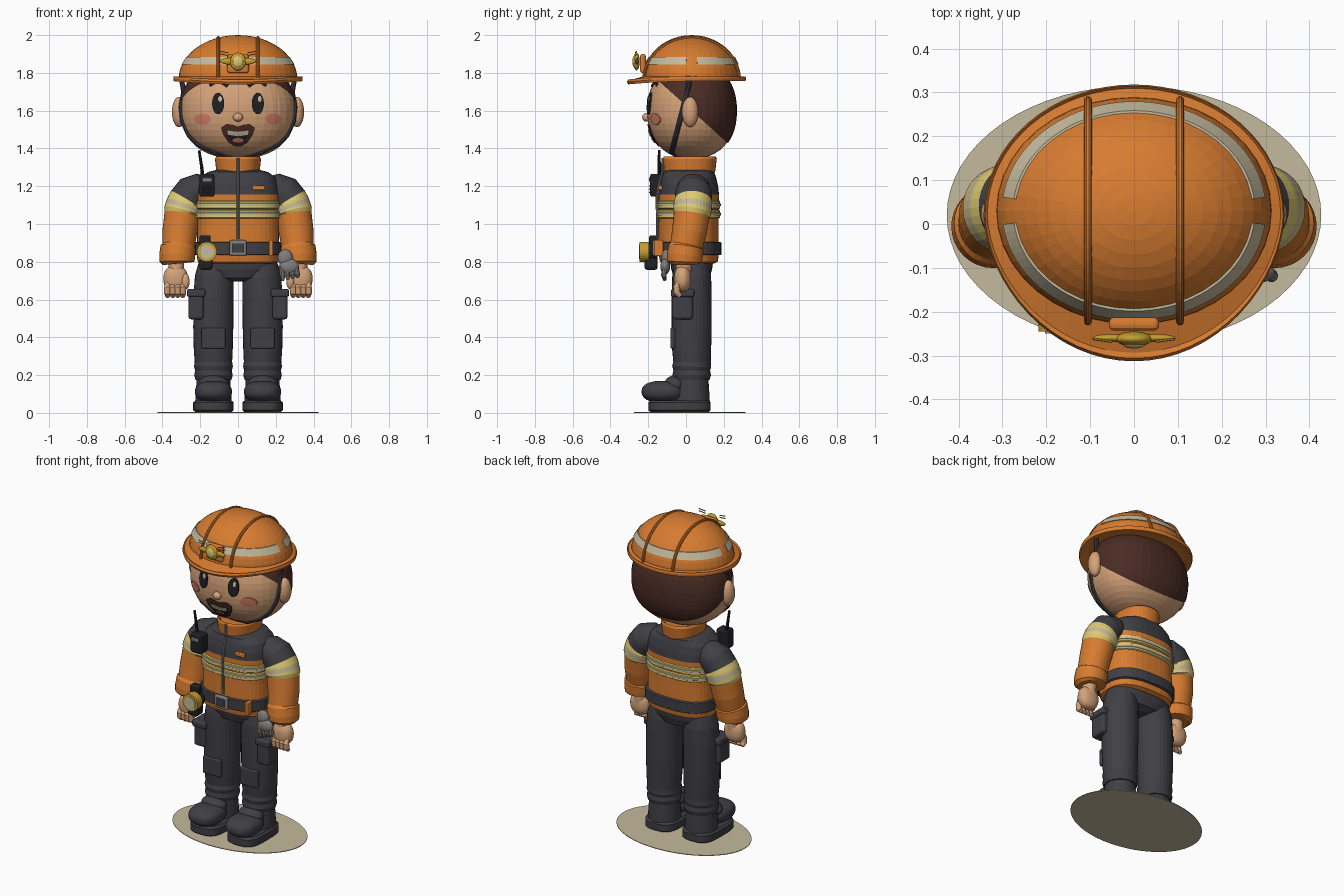
import bpy, bmesh
from math import sin, cos, pi, sqrt, radians
from mathutils import Vector, Matrix

if "Cube" in bpy.data.objects:
    bpy.data.objects.remove(bpy.data.objects["Cube"])

COLORS = {
    "orange": (.68, .2, .03), "skin": (.66, .36, .19), "charcoal": (.05, .05, .06),
    "black": (.015, .015, .018), "brown": (.07, .025, .018), "gold": (.55, .34, .03),
    "pale_yellow": (.74, .6, .17), "sand": (.56, .49, .34), "pink": (.62, .2, .13),
    "grey": (.22, .21, .2)}
MATS = {}
for key, rgb in COLORS.items():
    m = bpy.data.materials.new(key)
    m.use_nodes = True
    m.diffuse_color = (*rgb, 1)
    m.node_tree.nodes["Principled BSDF"].inputs["Base Color"].default_value = (*rgb, 1)
    MATS[key] = m
BUILT = []


def finish(name, bm, *mats):
    bmesh.ops.recalc_face_normals(bm, faces=bm.faces)
    me = bpy.data.meshes.new(name)
    bm.to_mesh(me)
    bm.free()
    ob = bpy.data.objects.new(name, me)
    bpy.context.collection.objects.link(ob)
    for k in mats:
        me.materials.append(MATS[k])
    BUILT.append(ob)
    return ob


def loft(name, rings, *mats, pick=None, loop=False):
    """Skin a list of closed rings; pick(i) gives the material slot of segment i."""
    bm = bmesh.new()
    vs = [[bm.verts.new(p) for p in r] for r in rings]
    n = len(rings[0])
    for i in range(len(vs) if loop else len(vs) - 1):
        a, b = vs[i], vs[(i + 1) % len(vs)]
        for j in range(n):
            f = bm.faces.new((a[j], a[(j + 1) % n], b[(j + 1) % n], b[j]))
            f.material_index = pick(i) if pick else 0
    if not loop:
        for r, i in ((vs[0], 0), (vs[-1], len(vs) - 2)):
            bm.faces.new(r).material_index = pick(i) if pick else 0
    return finish(name, bm, *mats)


def ell(x, y, z, rx, ry, n=2.6, seg=40):
    def f(c):
        return (abs(c) ** (2 / n)) * (1 if c > 0 else -1)
    return [(x + rx * f(cos(t)), y + ry * f(sin(t)), z) for t in [2 * pi * k / seg for k in range(seg)]]


def tube(name, pts, *mats, ref=(0, 1, 0), seg=20, pick=None):
    """Round tube through (x, y, z, radius) points."""
    rings, ps = [], [Vector(p[:3]) for p in pts]
    for i, p in enumerate(ps):
        t = (ps[min(i + 1, len(ps) - 1)] - ps[max(i - 1, 0)]).normalized()
        u = Vector(ref)
        u = (u - t * u.dot(t)).normalized()
        v = t.cross(u)
        rings.append([p + pts[i][3] * (u * cos(a) + v * sin(a)) for a in [2 * pi * k / seg for k in range(seg)]])
    return loft(name, rings, *mats, pick=pick)


def blob(name, loc, radii, mat, n=2, cut=None):
    """Ellipsoid, squarer for larger n; cut=(point, normal) keeps the normal side."""
    bm = bmesh.new()
    bmesh.ops.create_uvsphere(bm, u_segments=40, v_segments=24, radius=1)
    for v in bm.verts:
        v.co /= sum(abs(c) ** n for c in v.co) ** (1 / n)
        v.co = Vector(loc) + Vector(c * r for c, r in zip(v.co, radii))
    if cut:
        bmesh.ops.bisect_plane(bm, geom=bm.verts[:] + bm.edges[:] + bm.faces[:], plane_co=cut[0],
                               plane_no=cut[1], clear_inner=True)
        bmesh.ops.holes_fill(bm, edges=[e for e in bm.edges if e.is_boundary])
    return finish(name, bm, mat)


def box(name, loc, size, mat, bevel=.01):
    bm = bmesh.new()
    bmesh.ops.create_cube(bm, size=1, matrix=Matrix.Translation(loc) @ Matrix.Diagonal((*size, 1)))
    ob = finish(name, bm, mat)
    mod = ob.modifiers.new("bevel", "BEVEL")
    mod.width, mod.segments = bevel, 3
    return ob


# Head
HC, HR, HN = Vector((0, .03, 1.6)), Vector((.305, .235, .255)), 2.25


def face_y(x, z, off=0):
    k = 1 - abs(x / HR.x) ** HN - abs((z - HC.z) / HR.z) ** HN
    return HC.y - HR.y * max(k, 0) ** (1 / HN) - off


def patch(name, outline, mat, off):
    """Thin plate following the face, from an (x, z) outline."""
    cx, cz = (sum(p[i] for p in outline) / len(outline) for i in (0, 1))
    rings = []
    for s, o in ((1, -.003), (1, off), (.7, off), (.35, off), (.05, off)):
        q = [(cx + (x - cx) * s, cz + (z - cz) * s) for x, z in outline]
        rings.append([(x, face_y(x, z, o), z) for x, z in q])
    return loft(name, rings, mat)


def oval(x, z, rx, rz, seg=28):
    return [(x + rx * cos(2 * pi * k / seg), z + rz * sin(2 * pi * k / seg)) for k in range(seg)]


def mirrored(half):
    return half + [(-x, z) for x, z in reversed(half) if x > 0]


blob("head", HC, HR, "skin", HN)
blob("hair", HC, HR * 1.02, "brown", HN, cut=((0, .08, 1.555), (0, .135, .15)))
blob("nose", (0, -.21, 1.565), (.027, .022, .023), "skin")
patch("goatee", mirrored([(0, 1.515), (.025, 1.525), (.06, 1.53), (.09, 1.51), (.08, 1.475),
                          (.05, 1.43), (.02, 1.412), (0, 1.41)]), "brown", .006)
patch("mouth", mirrored([(0, 1.488), (.04, 1.492), (.06, 1.498), (.055, 1.465), (.035, 1.437), (0, 1.428)]), "black", .009)
patch("teeth", mirrored([(0, 1.488), (.04, 1.492), (.057, 1.496), (.053, 1.472), (0, 1.464)]), "sand", .012)
patch("tongue", oval(0, 1.443, .03, .012), "pink", .012)
for s, side in ((1, "left"), (-1, "right")):
    blob(side + "_ear", (s * .312, .022, 1.593), (.038, .043, .08), "skin")
    patch(side + "_eye", oval(s * .105, 1.638, .032, .057), "black", .008)
    patch(side + "_eye_highlight", oval(s * .105 + .01, 1.662, .01, .015), "sand", .011)
    patch(side + "_cheek", oval(s * .188, 1.555, .043, .03), "pink", .005)
    tube(side + "_brow", [(s * x, face_y(x, z), z, .009) for x, z in
                          ((.055, 1.73), (.085, 1.748), (.12, 1.75), (.15, 1.733))], "brown", seg=8)
    strap = [(s * .3, .02, 1.77, .014)]
    for z in (1.7, 1.62, 1.54, 1.47, 1.42, 1.38):
        y = -.075 + .09 * (z - 1.38) / .35
        k = 1 - abs((z - HC.z) / HR.z) ** HN - abs((y - HC.y) / HR.y) ** HN
        strap.append((s * HR.x * max(k, .02) ** (1 / HN), y, z, .014))
    tube(side + "_chin_strap", strap + [(0, -.03, 1.352, .014)], "charcoal", seg=10)

# Helmet
DC, DR = Vector((0, .03, 1.765)), Vector((.315, .26, .235))
blob("helmet_dome", DC, DR, "orange", cut=((0, 0, 1.765), (0, 0, 1)))


def brim_ring(t, dz):
    ring = []
    for a in [2 * pi * k / 64 for k in range(64)]:
        c, q = cos(a), sin(a)
        oy = .02 + (.298 * q if q > 0 else -.333 * abs(q) ** 1.15)
        x, y = .3 + t * .043, .03 + .245 * q
        ring.append((x * c, y + t * (oy - y), 1.768 + dz - (.018 * t * q * q if q < 0 else 0)))
    return ring


loft("helmet_brim", [brim_ring(t, z) for t, z in ((0, .018), (.8, .008), (.93, .014), (1, .002), (.93, -.012), (0, -.006))],
     "orange", loop=True)


def dome_pt(a, z, off):
    k = sqrt(1 - ((z - DC.z) / DR.z) ** 2)
    return ((DR.x * k + off) * cos(a), DC.y + (DR.y * k + off) * sin(a), z)


for name, a0 in (("back", 7), ("front", 187)):
    arc = [radians(a0 + 166 * k / 40) for k in range(41)]
    loft(name + "_helmet_band", [[dome_pt(a, 1.845, .005), dome_pt(a, 1.885, .005),
                                  dome_pt(a, 1.885, -.004), dome_pt(a, 1.845, -.004)] for a in arc], "sand")
for s, side in ((1, "left"), (-1, "right")):
    k = sqrt(1 - (.105 / DR.x) ** 2)
    tube(side + "_helmet_ridge", [(s * .105, DC.y + DR.y * 1.03 * k * cos(a), DC.z + DR.z * k * sin(a), .009)
                                  for a in [pi * i / 28 for i in range(29)]], "orange", ref=(1, 0, 0), seg=10)
    blob(side + "_badge_wing", (s * .05, -.26, 1.862), (.045, .009, .017), "gold")
    for i in range(2):
        z = 1.9 + .014 * i
        tube(side + "_badge_ray", [(s * .05, -.268, z - .008, .003), (s * .093, -.262, z, .003)], "gold", seg=6)
box("badge_bracket", (0, -.228, 1.85), (.115, .03, .1), "orange", .012)
blob("badge", (0, -.262, 1.86), (.042, .017, .047), "gold")
blob("badge_centre", (0, -.274, 1.86), (.026, .01, .03), "pale_yellow")

# Jacket
TY = .015
body = [(.79, .19, .13), (.8, .213, .153), (.83, .218, .158), (1, .215, .158), (1.155, .22, .16),
        (1.2, .215, .155), (1.245, .2, .145), (1.275, .16, .135), (1.29, .1, .11)]
loft("jacket", [ell(0, TY, *b) for b in body], "orange", "charcoal", pick=lambda i: int(i > 3))
loft("collar", [ell(0, .02, z, rx, ry, 2.2) for z, rx, ry in
                ((1.25, .12, .125), (1.28, .115, .135), (1.345, .122, .143), (1.358, .115, .137), (1.34, .1, .12))], "orange")


def band(name, z0, z1, mat, grow):
    rx, ry = .218 + grow, .16 + grow
    loft(name, [ell(0, TY, z, rx - e, ry - e) for z, e in
                ((z0, .006), (z0 + .004, 0), (z1 - .004, 0), (z1, .006))], mat)


for z in (1.03, 1.08):
    band("chest_stripe", z, z + .044, "pale_yellow", .006)
    band("chest_stripe_centre", z + .012, z + .032, "sand", .009)
band("belt", .835, .905, "charcoal", .012)
tube("zip", [(0, y, z, .008) for y, z in ((-.15, .92), (-.153, 1.14), (-.145, 1.2), (-.125, 1.27), (-.122, 1.35))],
     "grey", ref=(1, 0, 0), seg=8)
box("belt_buckle", (0, -.166, .873), (.092, .022, .082), "grey")
box("buckle_centre", (0, -.175, .873), (.058, .012, .05), "charcoal", .004)
box("belt_loop", (.175, -.145, .873), (.022, .05, .085), "orange", .006)
box("chest_tab", (.11, -.135, 1.192), (.066, .02, .024), "orange", .005)

# Limbs
ARM = [(.15, .04, 1.18, .07), (.2, .04, 1.178, .09), (.245, .04, 1.16, .098), (.27, .038, 1.125, .098),
       (.275, .037, 1.11, .102), (.28, .036, 1.098, .102), (.288, .034, 1.076, .102), (.292, .032, 1.062, .102),
       (.295, .03, 1.05, .095), (.308, .018, .96, .092), (.315, .002, .885, .086), (.317, 0, .875, .094),
       (.322, -.006, .83, .095), (.323, -.008, .8, .092), (.322, -.008, .79, .075)]
ARM_MAT = [1, 1, 1, 2, 2, 3, 2, 2] + [0] * 6
LEG = [(.115, .03, .8, .09), (.125, .03, .72, .103), (.13, .03, .62, .106), (.131, .03, .45, .106),
       (.131, .03, .33, .103), (.13, .032, .27, .099), (.13, .03, .245, .103), (.13, .03, .225, .097),
       (.13, .03, .2, .102), (.13, .03, .175, .095), (.13, .03, .17, .07)]
loft("hips", [ell(0, .03, z, rx, ry) for z, rx, ry in
              ((.695, .04, .06), (.715, .13, .095), (.76, .2, .108), (.83, .205, .118))], "charcoal")
for s, side in ((1, "left"), (-1, "right")):
    tube(side + "_sleeve", [(s * x, *r) for x, *r in ARM], "orange", "charcoal", "pale_yellow", "sand",
         seg=32, pick=lambda i: ARM_MAT[i])
    tube(side + "_wrist", [(s * .325, -.01, .82, .04), (s * .328, -.015, .72, .042)], "skin")
    blob(side + "_palm", (s * .33, -.018, .71), (.065, .045, .07), "skin", 2.3)
    for i in range(4):
        x = s * (.292 + .027 * i)
        tube(side + "_finger", [(x, -.04, .69, .012), (x, -.05, .665, .018), (x, -.047, .635, .018),
                                (x, -.03, .617, .012)], "skin", ref=(1, 0, 0), seg=12)
    blob(side + "_thumb", (s * .278, -.045, .695), (.022, .022, .042), "skin")
    tube(side + "_trouser_leg", [(s * x, *r) for x, *r in LEG], "charcoal", seg=32)
    box(side + "_knee_patch", (s * .13, -.07, .395), (.125, .025, .11), "charcoal", .008)
    box(side + "_cargo_pocket", (s * .222, -.018, .56), (.08, .11, .13), "charcoal", .015)
    box(side + "_pocket_flap", (s * .222, -.018, .635), (.098, .125, .042), "charcoal", .012)
    loft(side + "_sole", [ell(s * .13, -.034, z, .107 - e, .165 - e, 3.2) for z, e in
                          ((.006, .01), (.014, 0), (.055, 0), (.066, .012))], "charcoal")
    blob(side + "_boot_toe", (s * .13, -.12, .112), (.098, .115, .058), "charcoal", 2.4)
    tube(side + "_boot_ankle", [(s * .13, .03, z, r) for z, r in ((.06, .096), (.1, .094), (.19, .088))], "charcoal", seg=28)
    blob(side + "_boot_tongue", (s * .13, -.055, .15), (.08, .06, .05), "charcoal")

# Radio
box("radio", (-.165, -.155, 1.205), (.08, .07, .12), "black", .012)
box("radio_screen", (-.165, -.192, 1.235), (.05, .008, .022), "grey", .003)
for i in range(3):
    box("radio_grille", (-.165, -.192, 1.2 - .016 * i), (.05, .006, .007), "charcoal", .002)
tube("radio_antenna", [(-.187, -.142, 1.25, .01), (-.192, -.142, 1.3, .009), (-.206, -.142, 1.39, .007)], "black", seg=10)

# Torch on the belt
box("torch_clip", (-.175, -.17, .9), (.06, .05, .08), "black")
box("torch_body", (-.17, -.185, .8), (.07, .07, .085), "black", .015)
for name, y0, y1, r, mat in (("torch_barrel", -.16, -.225, .045, "black"), ("torch_ring", -.195, -.245, .053, "gold"),
                             ("torch_lens", -.24, -.25, .038, "sand")):
    tube(name, [(-.165, y0, .853, r), (-.165, y1, .853, r)], mat, ref=(1, 0, 0), seg=28)

# Gloves hanging from the belt
blob("glove_cuff", (.25, -.105, .82), (.04, .025, .045), "grey")
blob("glove_palm", (.27, -.11, .775), (.052, .026, .042), "grey")
for i in range(4):
    x = .228 + .026 * i
    tube("glove_finger", [(x, -.11, .78, .014), (x + .008, -.118, .73, .015), (x + .01, -.112, .7 + .006 * i, .008)],
         "grey", ref=(1, 0, 0), seg=10)

# Ground disc
loft("base_disc", [ell(0, .02, z, .427, .295, 2, 64) for z in (0, .004)], "sand")

for ob in bpy.context.view_layer.objects:
    ob.select_set(ob in BUILT)
bpy.context.view_layer.objects.active = BUILT[0]
bpy.ops.object.shade_smooth_by_angle(angle=radians(40))
